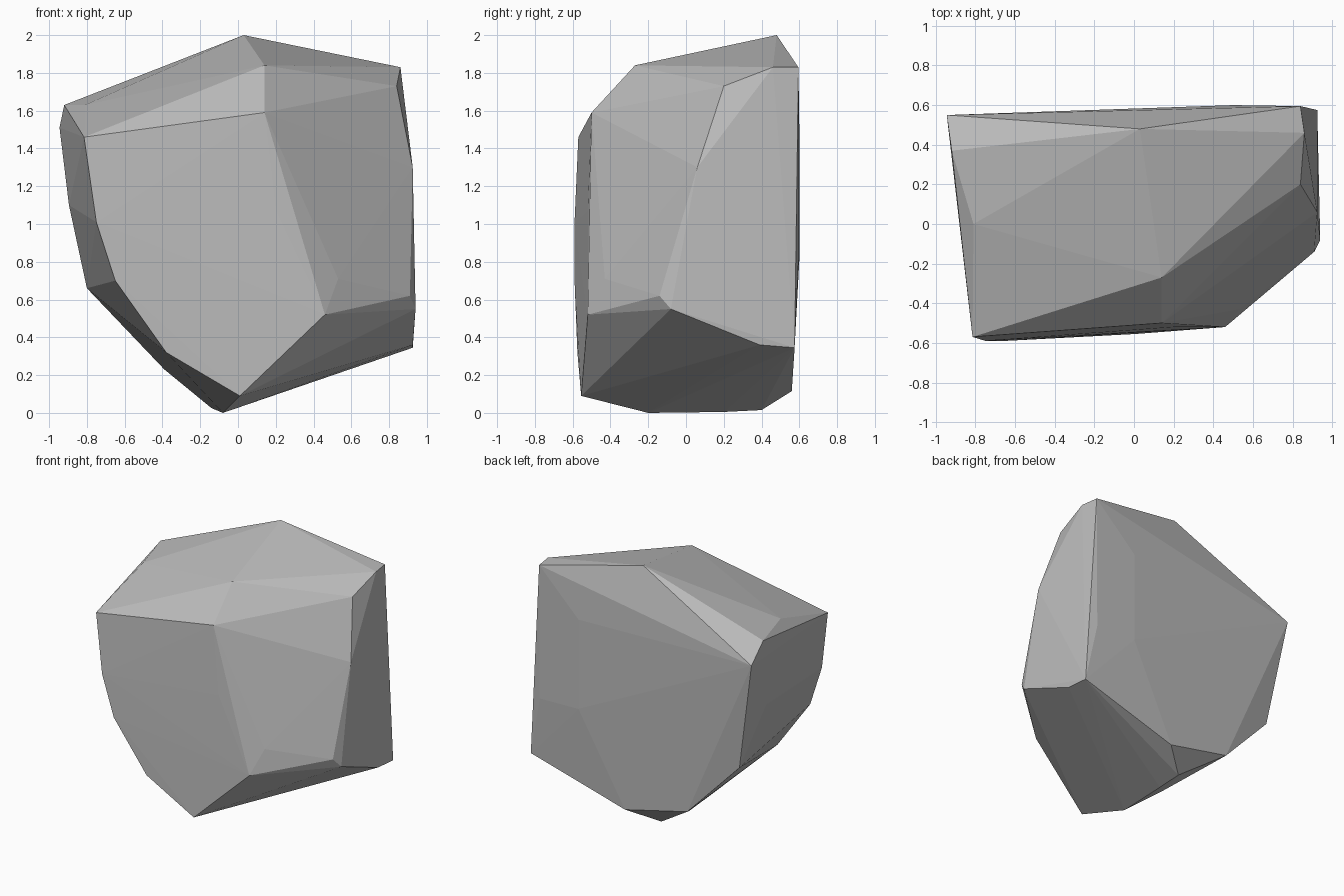
import bpy, bmesh

# Corner points of the faceted boulder
crown = [(0.03, 0.48, 2.0), (0.14, -0.27, 1.84), (0.86, 0.46, 1.83), (0.84, 0.595, 1.83),
         (0.84, 0.2, 1.73), (-0.81, 0.0, 1.63), (-0.92, 0.37, 1.63), (-0.945, 0.55, 1.51)]
front = [(-0.815, -0.57, 1.46), (0.14, -0.5, 1.59), (0.2, -0.52, 1.07), (-0.75, -0.59, 1.01),
         (-0.65, -0.59, 0.7), (-0.38, -0.575, 0.32), (0.46, -0.52, 0.52), (0.53, -0.43, 0.71)]
right = [(0.925, 0.06, 1.3), (0.91, -0.14, 0.62), (0.94, -0.08, 0.55),
         (0.925, 0.39, 0.36), (0.925, 0.575, 0.345)]
back = [(0.5, 0.6, 1.5), (0.5, 0.6, 0.81), (0.835, 0.595, 0.8), (0.13, 0.56, 0.115),
        (-0.39, 0.54, 0.23), (-0.8, 0.49, 0.66)]
left = [(-0.895, 0.3, 1.1)]
base = [(0.01, -0.555, 0.09), (-0.08, -0.2, 0.0), (-0.07, 0.2, 0.005),
        (-0.07, 0.4, 0.015), (-0.14, 0.15, 0.025)]

# Boulder: convex skin around the corners
bm = bmesh.new()
for p in crown + front + right + back + left + base:
    bm.verts.new(p)
result = bmesh.ops.convex_hull(bm, input=bm.verts[:])
inside = [v for v in bm.verts if not v.link_faces]
bmesh.ops.delete(bm, geom=inside, context='VERTS')
bmesh.ops.recalc_face_normals(bm, faces=bm.faces[:])
mesh = bpy.data.meshes.new("boulder")
bm.to_mesh(mesh)
bm.free()

# Stone colour
stone = bpy.data.materials.new("stone_grey")
stone.diffuse_color = (0.5, 0.5, 0.5, 1)
mesh.materials.append(stone)
boulder = bpy.data.objects.new("boulder", mesh)
bpy.context.collection.objects.link(boulder)
